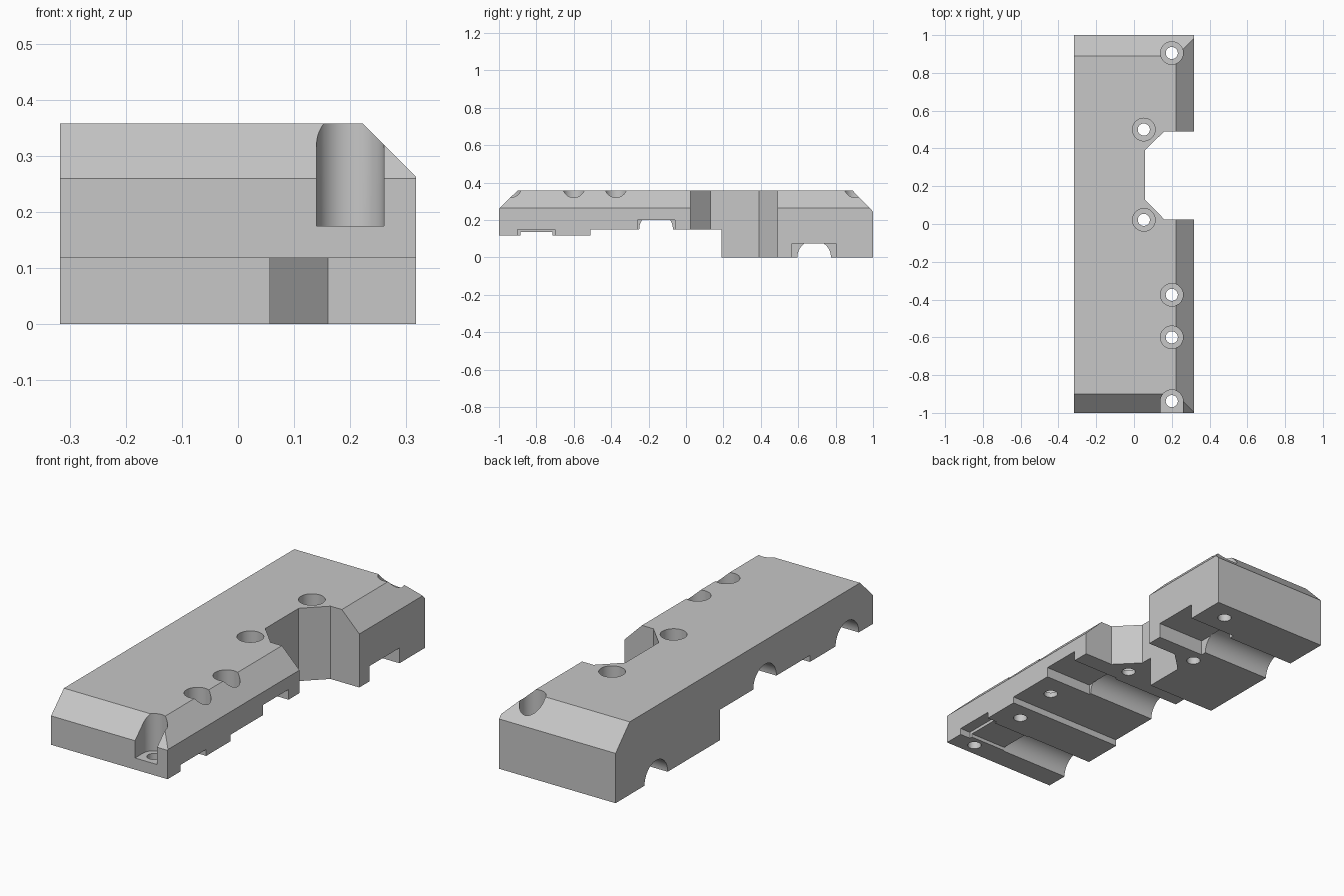
import bpy, bmesh, math
from mathutils import Vector

cube = bpy.data.objects.get("Cube")
if cube:
    bpy.data.objects.remove(cube, do_unlink=True)

grey = bpy.data.materials.new("plain_grey")
grey.use_nodes = True
colour = (0.57, 0.57, 0.57, 1)
grey.diffuse_color = colour
grey.node_tree.nodes["Principled BSDF"].inputs["Base Color"].default_value = colour


def prism(name, outline, direction):
    """Extrude a closed 3D outline into a solid."""
    bm = bmesh.new()
    face = bm.faces.new([bm.verts.new(p) for p in outline])
    result = bmesh.ops.extrude_face_region(bm, geom=[face])
    moved = [v for v in result["geom"] if isinstance(v, bmesh.types.BMVert)]
    bmesh.ops.translate(bm, verts=moved, vec=Vector(direction))
    bmesh.ops.recalc_face_normals(bm, faces=bm.faces)
    mesh = bpy.data.meshes.new(name)
    bm.to_mesh(mesh)
    bm.free()
    mesh.materials.append(grey)
    obj = bpy.data.objects.new(name, mesh)
    bpy.context.collection.objects.link(obj)
    return obj


def along_x(name, profile, x0, x1):
    return prism(name, [(x0, y, z) for y, z in profile], (x1 - x0, 0, 0))


def along_z(name, plan, z0, z1):
    return prism(name, [(x, y, z0) for x, y in plan], (0, 0, z1 - z0))


def circle(cx, cy, r, count=48):
    steps = [math.tau * i / count for i in range(count)]
    return [(cx + r * math.cos(a), cy + r * math.sin(a)) for a in steps]


def rect(a0, b0, a1, b1):
    return [(a0, b0), (a1, b0), (a1, b1), (a0, b1)]


# Main block with stepped underside and sloped ends
W = 0.317
block = along_x("mounting_block", [
    (-1, 0.118), (-0.51, 0.118), (-0.51, 0.15), (0.19, 0.15), (0.19, 0),
    (1, 0), (1, 0.245), (0.89, 0.358), (-0.9, 0.358), (-1, 0.26)], -W, W)


def cut(cutter):
    cutter.hide_render = True
    mod = block.modifiers.new("cut", "BOOLEAN")
    mod.operation = "DIFFERENCE"
    mod.solver = "EXACT"
    mod.object = cutter
    bpy.context.view_layer.objects.active = block
    bpy.ops.object.modifier_apply(modifier=mod.name)
    bpy.data.objects.remove(cutter, do_unlink=True)


# Sloped edge along the right side
cut(prism("edge_cutter", [(0.122, -1.1, 0.458), (0.422, -1.1, 0.158),
                          (0.422, -1.1, 0.458)], (0, 2.2, 0)))

# Side notch with angled corners
cut(along_z("notch_cutter", [(0.5, 0.025), (0.16, 0.025), (0.057, 0.13),
                             (0.057, 0.39), (0.16, 0.49), (0.5, 0.49)], -0.1, 0.5))

# Underside channels: round on one half, square on the other
MID = 0.06
for y, base, top, half in ((-0.8, 0.118, 0.135, 0.085),
                           (-0.16, 0.15, 0.2, 0.1),
                           (0.685, 0, 0.075, 0.117)):
    cut(along_x("round_channel_cutter", circle(y, base + 0.0005, 0.09), -0.5, MID))
    cut(along_x("square_channel_cutter", rect(y - half, base - 0.06, y + half, top),
                MID - 0.002, 0.5))
cut(along_x("end_pocket_cutter", rect(-0.9, 0.05, -0.7, 0.15), 0.26, 0.5))

# Counterbored screw holes
SEAT = 0.175
for x, y in ((0.2, 0.905), (0.052, 0.5), (0.052, 0.022),
             (0.2, -0.375), (0.2, -0.6), (0.2, -0.938)):
    if y < -0.9:
        # The front seat opens through the front face
        arc = [(x + 0.06 * math.cos(math.pi * i / 24),
                y + 0.06 * math.sin(math.pi * i / 24)) for i in range(25)]
        plan = arc + [(x - 0.06, -1.1), (x + 0.06, -1.1)]
    else:
        plan = circle(x, y, 0.06)
    cut(along_z("seat_cutter", plan, SEAT, 0.5))
    cut(along_z("hole_cutter", circle(x, y, 0.032, 32), -0.1, 0.4))

# Smooth round walls, sharp flat edges
bpy.ops.object.select_all(action="DESELECT")
block.select_set(True)
bpy.context.view_layer.objects.active = block
bpy.ops.object.shade_smooth_by_angle(angle=math.radians(25))
